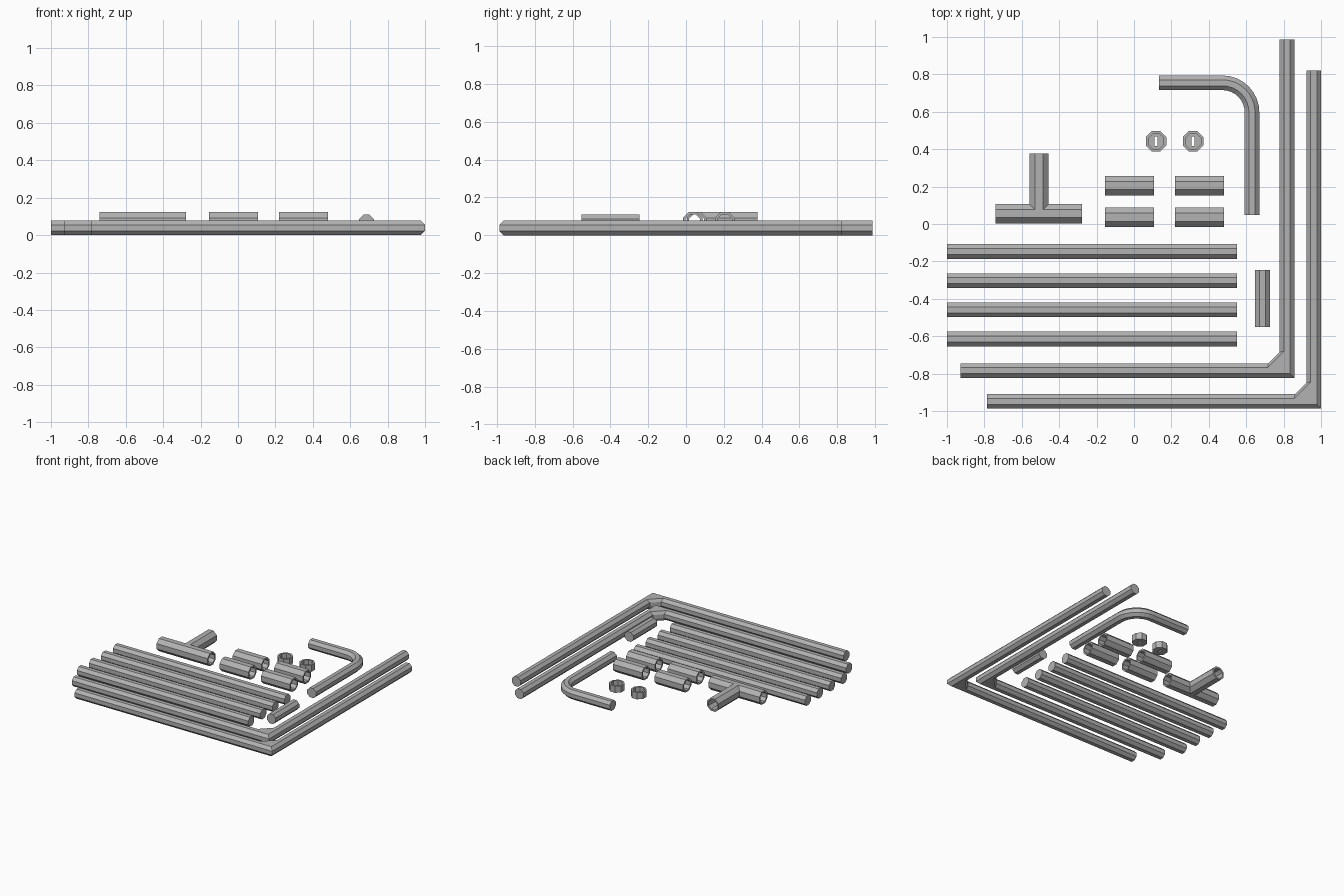
import bpy, bmesh, math
from mathutils import Vector

if "Cube" in bpy.data.objects:
    bpy.data.objects.remove(bpy.data.objects["Cube"])

SIDES = 8
FLAT = math.cos(math.pi / SIDES)
R = 0.039         # pipe, half width across flats
SLEEVE = 0.052    # fitting outer half width
HIGH = 0.071      # axis height of the raised parts

grey = bpy.data.materials.new("pipe grey")
grey.use_nodes = True
COLOUR = (0.45, 0.45, 0.45, 1)
grey.diffuse_color = COLOUR
grey.node_tree.nodes["Principled BSDF"].inputs["Base Color"].default_value = COLOUR


def finish(bm, name):
    bmesh.ops.remove_doubles(bm, verts=bm.verts, dist=1e-5)
    bmesh.ops.recalc_face_normals(bm, faces=bm.faces)
    mesh = bpy.data.meshes.new(name)
    bm.to_mesh(mesh)
    bm.free()
    mesh.materials.append(grey)
    obj = bpy.data.objects.new(name, mesh)
    bpy.context.collection.objects.link(obj)
    return obj


def loft(name, rings):
    """Skin a list of vertex rings and close both ends."""
    bm = bmesh.new()
    loops = [[bm.verts.new(p) for p in ring] for ring in rings]
    for a, b in zip(loops, loops[1:]):
        for i in range(SIDES):
            j = (i + 1) % SIDES
            bm.faces.new((a[i], a[j], b[j], b[i]))
    bm.faces.new(loops[0])
    bm.faces.new(loops[-1])
    return finish(bm, name)


def octagon(radius):
    c = radius / FLAT
    angles = [(k + 0.5) * math.tau / SIDES for k in range(SIDES)]
    return [(c * math.cos(a), c * math.sin(a)) for a in angles]


def pipe(name, path, radius=R, z=R, gusset=False):
    """Sweep an octagon along a flat path, mitred at each bend."""
    pts = [Vector(p) for p in path]
    rings = []
    for i, p in enumerate(pts):
        d_in = (p - pts[max(i - 1, 0)]).normalized()
        d_out = (pts[min(i + 1, len(pts) - 1)] - p).normalized()
        mid = (d_in + d_out).normalized()
        end = i in (0, len(pts) - 1)
        side = Vector((-mid.y, mid.x)) / (1 if end else mid.dot(d_in))
        ring = [(p + side * u, u, v + z) for u, v in octagon(radius)]
        shifts = [Vector((0, 0))]
        if gusset and not end:
            shifts = [-d_in, d_out]
        for s in shifts:
            out = []
            for q, u, h in ring:
                # the inner side of the bend is cut across by a chamfer
                reach = 0 if u < 0 else (0.06 if u > radius * 0.9 else 0.088)
                out.append((*(q + s * reach), h))
            rings.append(out)
    return loft(name, rings)


def combine(target, tool, operation):
    mod = target.modifiers.new("combine", "BOOLEAN")
    mod.operation = operation
    mod.object = tool
    mod.solver = "EXACT"
    bpy.context.view_layer.objects.active = target
    bpy.ops.object.modifier_apply(modifier=mod.name)
    bpy.data.objects.remove(tool)


# Straight pipes
for i in range(4):
    y = -0.147 - 0.156 * i
    pipe(f"straight_pipe_{i + 1}", [(-1, y), (0.55, y)])
pipe("short_pipe", [(0.687, -0.552), (0.687, -0.245)], z=HIGH)

# Corner pipes with a gusset on the inside of the bend
pipe("inner_corner_pipe", [(-0.928, -0.784), (0.818, -0.784), (0.818, 0.987)], gusset=True)
pipe("outer_corner_pipe", [(-0.787, -0.948), (0.961, -0.948), (0.961, 0.822)], gusset=True)

# Bent pipe
cx, cy, bend, steps = 0.473, 0.597, 0.158, 8
arc = [(cx + bend * math.sin(a), cy + bend * math.cos(a))
       for a in (math.pi / 2 * k / steps for k in range(steps + 1))]
pipe("bent_pipe", [(0.134, cy + bend)] + arc + [(cx + bend, 0.049)])

# Hollow couplings
for col, x in (("left", 0.22), ("right", -0.155)):
    for row, y in (("front", 0.036), ("back", 0.205)):
        sleeve = pipe(f"coupling_{row}_{col}", [(x, y), (x + 0.261, y)], SLEEVE, HIGH)
        bore = pipe("bore", [(x - 0.1, y), (x + 0.4, y)], R, HIGH)
        combine(sleeve, bore, "DIFFERENCE")

# Hollow tee
tx, ty = -0.508, 0.056
tee = pipe("tee_fitting", [(-0.74, ty), (-0.278, ty)], SLEEVE, HIGH)
combine(tee, pipe("branch", [(tx, ty), (tx, 0.378)], SLEEVE, HIGH), "UNION")
combine(tee, pipe("bore", [(-0.9, ty), (-0.1, ty)], R, HIGH), "DIFFERENCE")
combine(tee, pipe("bore", [(tx, ty), (tx, 0.5)], R, HIGH), "DIFFERENCE")

# End caps: open cups with a slotted floor
for side, x in (("left", 0.316), ("right", 0.118)):
    profile = [(0.055, 0), (0.055, 0.055), (0.041, 0.055), (0.041, 0.012)]
    cap = loft(f"end_cap_{side}", [[(x + u, 0.442 + v, z) for u, v in octagon(r)]
                                   for r, z in profile])
    bm = bmesh.new()
    bmesh.ops.create_cube(bm, size=1)
    bmesh.ops.scale(bm, verts=bm.verts, vec=(0.016, 0.05, 0.05))
    bmesh.ops.translate(bm, verts=bm.verts, vec=(x, 0.442, 0))
    combine(cap, finish(bm, "slot"), "DIFFERENCE")
